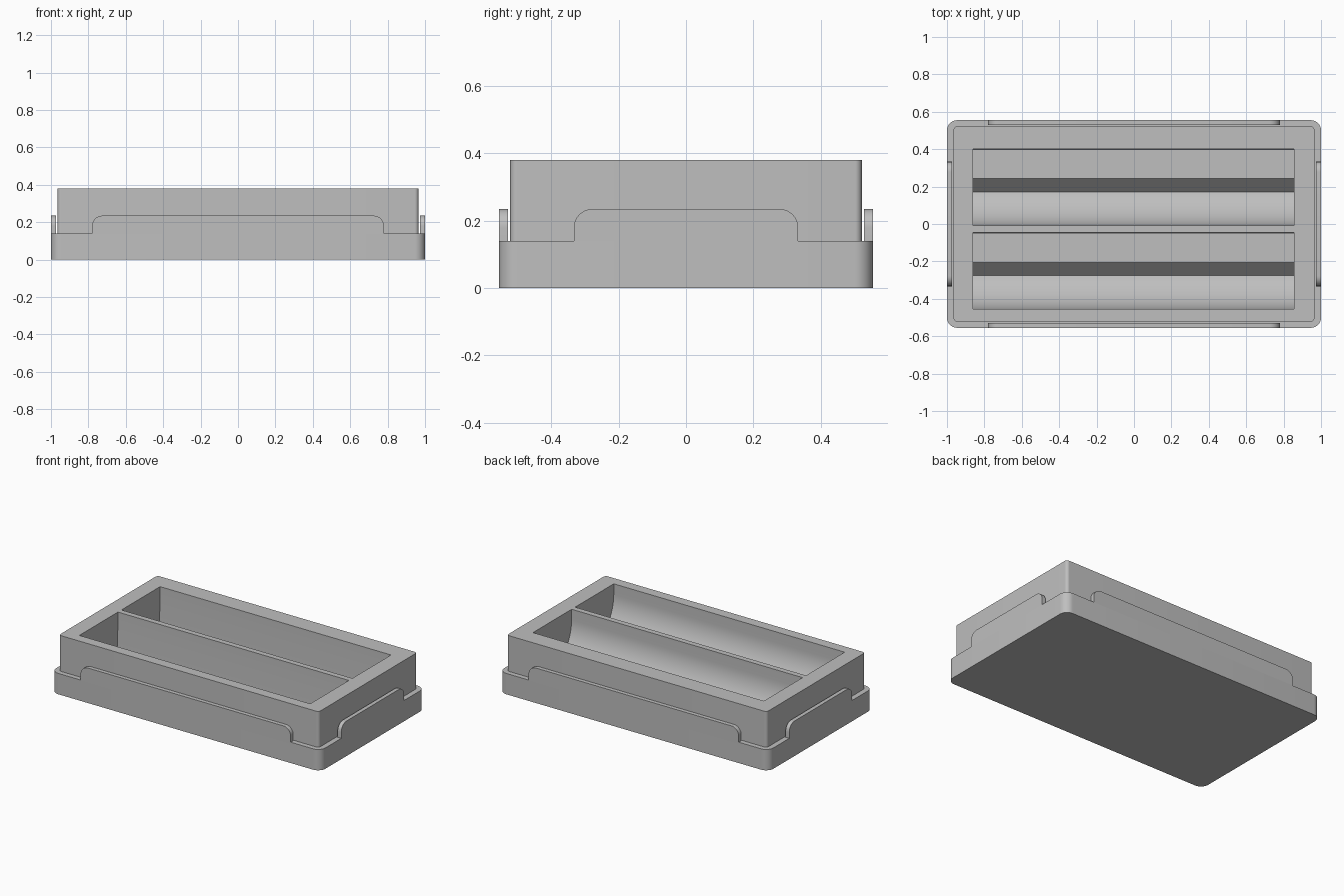
import bpy, bmesh, math
from mathutils import Matrix

cube = bpy.data.objects.get("Cube")
if cube:
    bpy.data.objects.remove(cube, do_unlink=True)

grey = bpy.data.materials.new("plain grey")
grey.use_nodes = True
colour = (0.52, 0.52, 0.52, 1)
grey.diffuse_color = colour
grey.node_tree.nodes["Principled BSDF"].inputs["Base Color"].default_value = colour


def prism(name, outline, depth, frame):
    """Extrude a 2D outline along its local z and place it with a matrix."""
    bm = bmesh.new()
    face = bm.faces.new([bm.verts.new((u, v, 0)) for u, v in outline])
    grown = bmesh.ops.extrude_face_region(bm, geom=[face])["geom"]
    tops = [g for g in grown if isinstance(g, bmesh.types.BMVert)]
    bmesh.ops.translate(bm, verts=tops, vec=(0, 0, depth))
    bm.transform(frame)
    bmesh.ops.recalc_face_normals(bm, faces=bm.faces)
    mesh = bpy.data.meshes.new(name)
    bm.to_mesh(mesh)
    bm.free()
    mesh.materials.append(grey)
    ob = bpy.data.objects.new(name, mesh)
    bpy.context.collection.objects.link(ob)
    return ob


def arc(cx, cy, r, start, end, steps=10):
    angles = [math.radians(start + (end - start) * i / steps) for i in range(steps + 1)]
    return [(cx + r * math.cos(a), cy + r * math.sin(a)) for a in angles]


def rounded_rect(hx, hy, r):
    points = []
    for quarter, (sx, sy) in enumerate([(1, 1), (-1, 1), (-1, -1), (1, -1)]):
        points += arc(sx * (hx - r), sy * (hy - r), r, quarter * 90, quarter * 90 + 90)
    return points


def combine(target, tool, operation):
    mod = target.modifiers.new("combine", "BOOLEAN")
    mod.operation, mod.object, mod.solver = operation, tool, "EXACT"
    bpy.context.view_layer.objects.active = target
    bpy.ops.object.modifier_apply(modifier=mod.name)
    bpy.data.objects.remove(tool, do_unlink=True)


def smooth(ob):
    bpy.ops.object.select_all(action="DESELECT")
    ob.select_set(True)
    bpy.context.view_layer.objects.active = ob
    bpy.ops.object.shade_smooth_by_angle(angle=math.radians(25))


# Wide base with the narrower tray body rising out of it
tray = prism("tray", rounded_rect(1, 0.555, 0.055), 0.14, Matrix())
body = prism("body", rounded_rect(0.965, 0.522, 0.02), 0.36, Matrix.Translation((0, 0, 0.02)))
combine(tray, body, "UNION")

# Two long troughs: curved front wall, narrow channel, slope, shelf, back wall
along_x = Matrix(((0, 0, 1, -0.86), (1, 0, 0, 0), (0, 1, 0, 0), (0, 0, 0, 1)))
trough = [(0, 0.5)] + arc(0.275, 0.31, 0.275, 180, 245, 16)
trough += [(0.18, 0.055), (0.25, 0.13), (0.403, 0.13), (0.41, 0.31), (0.41, 0.5)]
for front in (-0.455, -0.008):
    cutter = prism("trough_cutter", [(y + front, z) for y, z in trough], 1.715, along_x)
    cutter.hide_render = True
    combine(tray, cutter, "DIFFERENCE")
smooth(tray)


# Raised tabs with rounded upper corners, one standing on each side of the base
def tab(name, half_width, reach, thick, turn):
    r = 0.055
    outline = [(half_width, 0.13)] + arc(half_width - r, 0.235 - r, r, 0, 90)
    outline += arc(r - half_width, 0.235 - r, r, 90, 180) + [(-half_width, 0.13)]
    upright = Matrix.Translation((0, -reach + thick, 0)) @ Matrix.Rotation(math.pi / 2, 4, "X")
    smooth(prism(name, outline, thick, Matrix.Rotation(turn, 4, "Z") @ upright))


for i, side in enumerate(("front", "right", "back", "left")):
    width, reach = ((0.78, 0.555), (0.333, 1))[i % 2]
    tab(side + "_tab", width, reach, 0.027, i * math.pi / 2)
